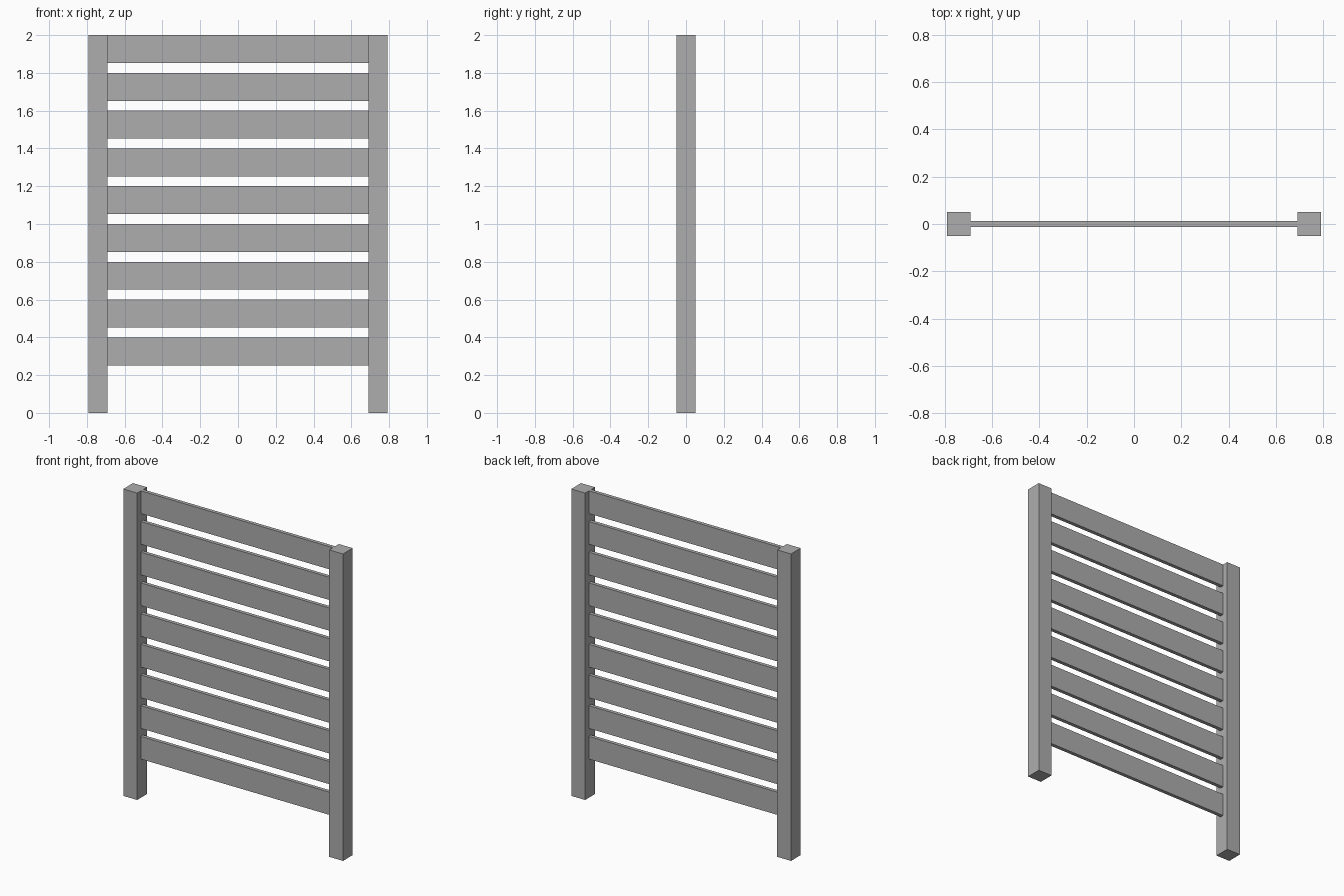
import bpy

cube = bpy.data.objects.get("Cube")
if cube:
    bpy.data.objects.remove(cube, do_unlink=True)

# Single flat grey for the whole panel
GREY = (0.42, 0.42, 0.42, 1)
grey = bpy.data.materials.new("plain_grey")
grey.use_nodes = True
grey.diffuse_color = GREY
grey.node_tree.nodes["Principled BSDF"].inputs["Base Color"].default_value = GREY

HEIGHT = 2.0
POST = 0.1          # square post side
POST_X = 0.742      # post centre
SLAT_HEIGHT = 0.148
SLAT_DEPTH = 0.024
SLAT_STEP = 0.2
SLAT_COUNT = 9


def box(name, size, location):
    bpy.ops.mesh.primitive_cube_add(size=1, location=location)
    obj = bpy.context.object
    obj.name = name
    obj.scale = size
    bpy.ops.object.transform_apply(location=False, rotation=False, scale=True)
    obj.data.materials.append(grey)
    return obj


# Upright posts
for side, sign in (("left", 1), ("right", -1)):
    box(f"{side}_post", (POST, POST, HEIGHT), (sign * POST_X, 0, HEIGHT / 2))

# Horizontal slats between the posts, spaced down from the top
slat_length = 2 * POST_X - POST
for i in range(SLAT_COUNT):
    z = HEIGHT - i * SLAT_STEP - SLAT_HEIGHT / 2
    box(f"slat_{i + 1}", (slat_length, SLAT_DEPTH, SLAT_HEIGHT), (0, 0, z))
